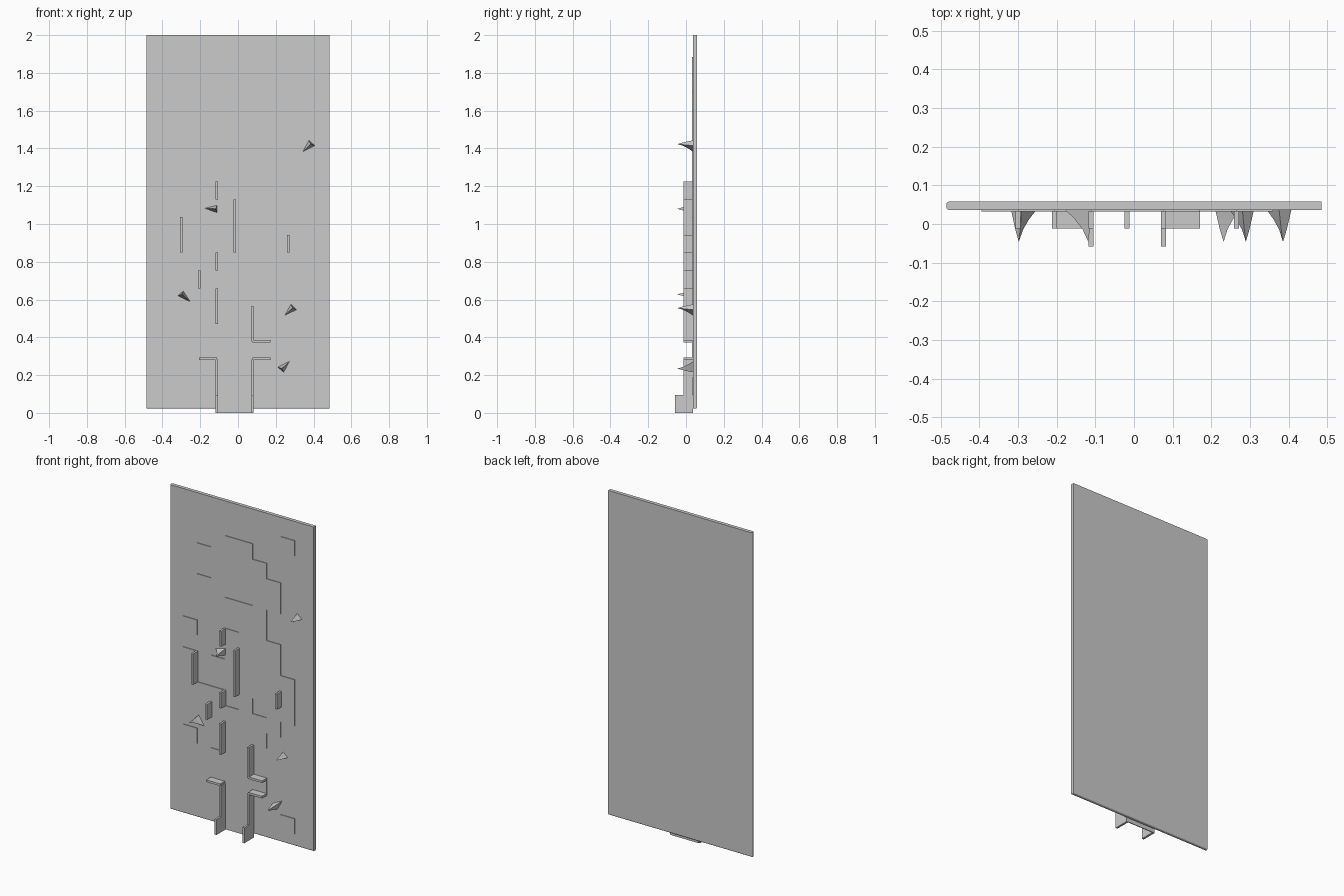
import bpy, bmesh
from mathutils import Vector

if "Cube" in bpy.data.objects:
    bpy.data.objects.remove(bpy.data.objects["Cube"])

S = 0.0942            # maze cell size
X0 = -0.0175          # x of grid line 0
FRONT, BACK, PANEL = 0.032, 0.058, 0.036
T = 0.0065            # half wall thickness


def gx(k):
    return X0 + k * S


def finish(name, bm):
    bmesh.ops.recalc_face_normals(bm, faces=bm.faces)
    me = bpy.data.meshes.new(name)
    bm.to_mesh(me)
    bm.free()
    ob = bpy.data.objects.new(name, me)
    bpy.context.collection.objects.link(ob)
    return ob


def box(name, x, y, z, bevel=None):
    bm = bmesh.new()
    bmesh.ops.create_cube(bm, size=1)
    for v in bm.verts:
        v.co = Vector((x[v.co.x > 0], y[v.co.y > 0], z[v.co.z > 0]))
    if bevel:
        edges = [e for e in bm.edges if bevel(*[v.co for v in e.verts])]
        bmesh.ops.bevel(bm, geom=edges, offset=0.007, segments=3,
                        profile=0.5, affect='EDGES')
    return finish(name, bm)


# Back panel, eased along its left and bottom edges
box("back_panel", (-0.485, 0.485), (PANEL, BACK), (0.022, 2.0),
    lambda a, b: (a.x < -0.4 and b.x < -0.4 and abs(a.y - b.y) < 1e-4 and abs(a.z - b.z) > 1)
    or (a.z < 0.1 and b.z < 0.1 and abs(a.y - b.y) < 1e-4))

# Raised floor tiles, top row first, columns -4..3
PLAN = """
.......#
...##...
.#.###..
...####.
.#...##.
.#.###..
....##..
#..####.
....###.
#.#.####
#...####
###.#.##
##.####.
...###..
#..##...
..###...
..####..
...##...
...##..#
...##...
""".split()

bm = bmesh.new()
for i, line in enumerate(PLAN):
    r = 19 - i
    for j, c in enumerate(line):
        if c == '#':
            k = j - 4
            bm.faces.new([bm.verts.new((gx(a), FRONT, b * S)) for a, b in
                          ((k, r), (k + 1, r), (k + 1, r + 1), (k, r + 1))])
bmesh.ops.remove_doubles(bm, verts=bm.verts, dist=0.001)
ext = bmesh.ops.extrude_face_region(bm, geom=bm.faces[:], use_keep_orig=True)
for v in ext['geom']:
    if isinstance(v, bmesh.types.BMVert):
        v.co.y = PANEL + 0.001
finish("floor_tiles", bm)

# Upright walls: grid line, first row, last row line
for k, a, b in [(-1, 0, 3), (1, 0, 3), (1, 4, 6), (-1, 5, 7), (-2, 7, 8), (-1, 8, 9),
                (-3, 9, 11), (0, 9, 12), (3, 9, 10), (-1, 12, 13)]:
    box("upright_wall", (gx(k) - T, gx(k) + T), (-0.012, FRONT + 0.002), (a * S, b * S))

# Level walls: first column, row line
for k, r in [(-2, 3), (1, 3), (1, 4)]:
    box("level_wall", (gx(k), gx(k + 1)), (-0.012, FRONT + 0.002), (r * S + 0.003 - T, r * S + 0.003 + T))

# Deeper posts either side of the entrance
for k in (-1, 1):
    box("entrance_post", (gx(k) - T, gx(k) + T), (-0.058, FRONT + 0.002), (0, S))


# Curved three-sided thorns: long base point, then the two heel points
def thorn(heel_a, heel_b, toe):
    base = [Vector((p[0], FRONT + 0.005, p[1])) for p in (toe, heel_a, heel_b)]
    tip = (base[1] + base[2]) * 0.44 + base[0] * 0.12
    tip.y = -0.046
    bm = bmesh.new()
    rings = []
    for t, toe_pull in ((0, 0), (0.3, 0.42), (0.62, 0.76)):
        ring = []
        for n, p in enumerate(base):
            q = p.lerp(tip, toe_pull if n == 0 else t * 0.9)
            q.y = p.y + (tip.y - p.y) * t
            ring.append(bm.verts.new(q))
        rings.append(ring)
    end = bm.verts.new(tip)
    bm.faces.new(rings[0])
    for lo, hi in zip(rings, rings[1:]):
        for n in range(3):
            m = (n + 1) % 3
            bm.faces.new((lo[n], lo[m], hi[m], hi[n]))
    for n in range(3):
        bm.faces.new((rings[-1][n], rings[-1][(n + 1) % 3], end))
    finish("thorn", bm)


thorn((0.375, 1.443), (0.407, 1.415), (0.343, 1.383))
thorn((-0.11, 1.10), (-0.11, 1.06), (-0.178, 1.083))
thorn((-0.318, 0.62), (-0.29, 0.646), (-0.252, 0.588))
thorn((0.28, 0.575), (0.31, 0.546), (0.247, 0.516))
thorn((0.21, 0.243), (0.242, 0.215), (0.273, 0.273))
